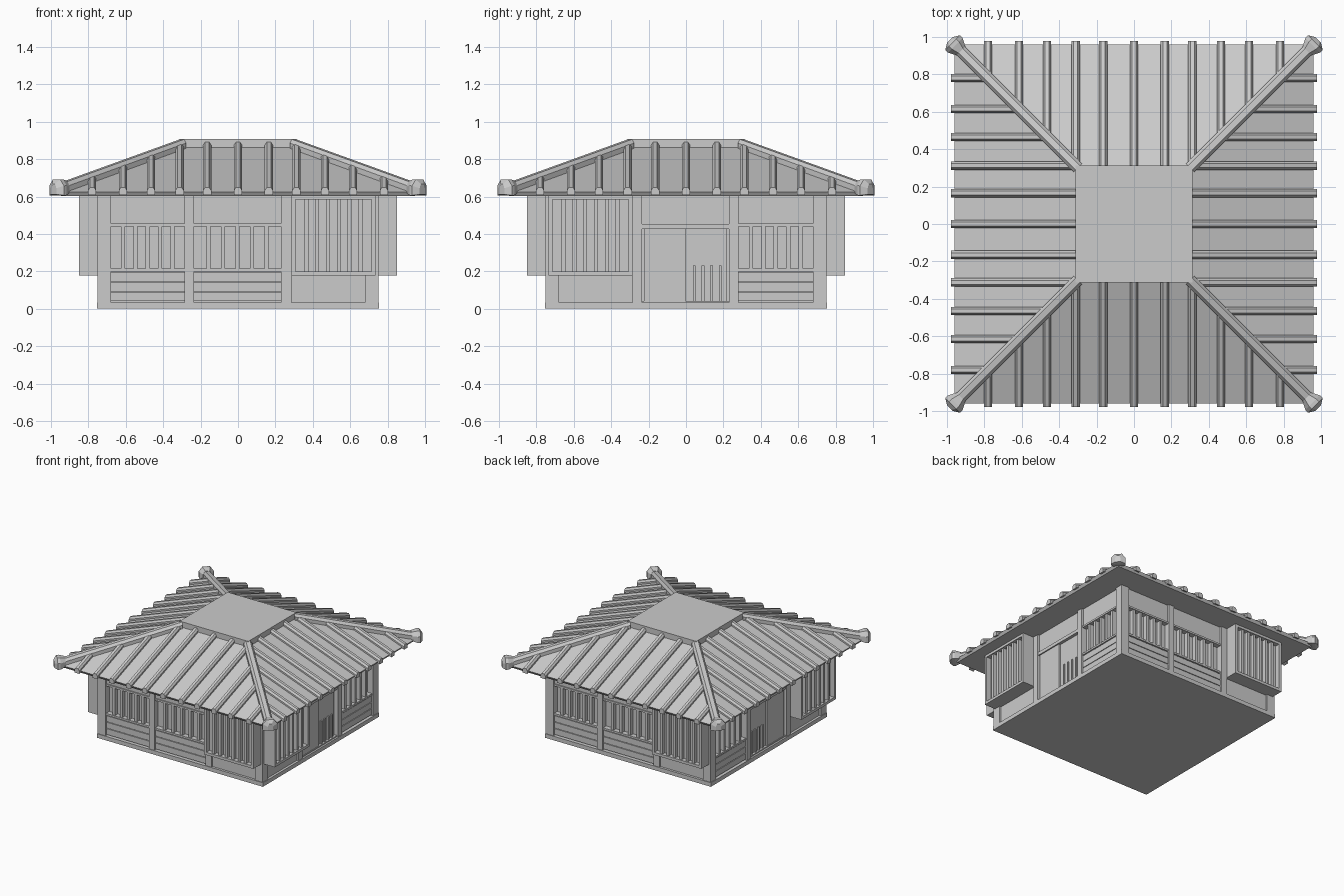
import bpy, bmesh
from math import pi
from mathutils import Matrix, Vector

if "Cube" in bpy.data.objects:
    bpy.data.objects.remove(bpy.data.objects["Cube"])

grey = bpy.data.materials.new("plain grey")
grey.use_nodes = True
colour = (0.6, 0.6, 0.6, 1)
grey.diffuse_color = colour
grey.node_tree.nodes["Principled BSDF"].inputs["Base Color"].default_value = colour


def finish(name, bm):
    bmesh.ops.recalc_face_normals(bm, faces=bm.faces)
    mesh = bpy.data.meshes.new(name)
    bm.to_mesh(mesh)
    bm.free()
    mesh.materials.append(grey)
    obj = bpy.data.objects.new(name, mesh)
    bpy.context.scene.collection.objects.link(obj)
    return obj


def loft(bm, rings):
    """Skin matching rings of points and close both ends."""
    rows = [[bm.verts.new(p) for p in ring] for ring in rings]
    n = len(rows[0])
    for a, b in zip(rows, rows[1:]):
        for i in range(n):
            j = (i + 1) % n
            bm.faces.new((a[i], a[j], b[j], b[i]))
    bm.faces.new(rows[0][::-1])
    bm.faces.new(rows[-1])


def square(r, z):
    return [(-r, -r, z), (r, -r, z), (r, r, z), (-r, r, z)]


def boxes(name, parts, side=lambda u, d: (u, d)):
    """Boxes given as (u range, depth range, height range) on one side."""
    bm = bmesh.new()
    for (u0, u1), (d0, d1), (z0, z1) in parts:
        plan = [side(u, d) for u, d in ((u0, d0), (u1, d0), (u1, d1), (u0, d1))]
        loft(bm, [[(x, y, z) for x, y in plan] for z in (z0, z1)])
    return finish(name, bm)


def bars(u0, u1, count, width, depth, height):
    step = (u1 - u0) / (count + 1)
    mids = [u0 + step * (i + 1) for i in range(count)]
    return [((m - width / 2, m + width / 2), depth, height) for m in mids]


# Base, wall core and corner posts
def slab(name, levels):
    bm = bmesh.new()
    loft(bm, [square(r, z) for r, z in levels])
    return finish(name, bm)


slab("base", [(0.755, 0), (0.755, 0.033)])
slab("wall_core", [(0.7, 0.03), (0.7, 0.61)])
boxes("corner_posts", [(u, d, (0.03, 0.61)) for u in ((-0.75, -0.68), (0.68, 0.75))
                       for d in ((-0.75, -0.68), (0.68, 0.75))])


# Wall parts, laid out along one side
def grille_bay(name, u0, u1, side):
    parts = [((u0, u1), (0.69, 0.733), (0.45, 0.61)),
             ((u0, u1), (0.69, 0.742), (0.44, 0.455)),
             ((u0, u1), (0.69, 0.742), (0.2, 0.215))]
    for i in range(3):
        z = 0.04 + i * 0.053
        parts.append(((u0, u1), (0.69, 0.737), (z, z + 0.048)))
    boxes(name + "_panels", parts, side)
    boxes(name + "_bars", bars(u0, u1, 5, 0.022, (0.69, 0.735), (0.21, 0.445)), side)


def box_window(name, u0, u1, side):
    t = 0.022
    out = (0.69, 0.85)
    boxes(name + "_frame", [
        ((u0, u0 + t), out, (0.178, 0.605)), ((u1 - t, u1), out, (0.178, 0.605)),
        ((u0, u1), out, (0.178, 0.2)), ((u0, u1), out, (0.583, 0.605)),
        ((u0, u1), (0.69, 0.81), (0.18, 0.6))], side)
    boxes(name + "_bars", bars(u0 + t, u1 - t, 6, 0.022, (0.8, 0.84), (0.19, 0.59)), side)
    boxes(name + "_lower_wall", [((u0, u1), (0.69, 0.735), (0.03, 0.19))], side)


def doorway(name, u0, u1, side):
    mid = (u0 + u1) / 2
    boxes(name + "_surround", [
        ((u0, u1), (0.69, 0.733), (0.45, 0.61)), ((u0, u1), (0.69, 0.745), (0.425, 0.452)),
        ((u0, u1), (0.69, 0.74), (0.03, 0.042))], side)
    boxes(name + "_sliding_panels", [
        ((u0 + 0.01, mid), (0.69, 0.735), (0.04, 0.425)),
        ((mid, u1 - 0.01), (0.69, 0.72), (0.04, 0.425))], side)
    boxes(name + "_lattice", bars(mid, u1, 4, 0.015, (0.71, 0.73), (0.04, 0.23)), side)


def posts(name, spans, side):
    boxes(name, [(s, (0.69, 0.75), (0.03, 0.61)) for s in spans], side)


# Front and back repeat by a half turn
for name, s in (("front", -1), ("back", 1)):
    side = lambda u, d, s=s: (-s * u, s * d)
    posts(name + "_posts", [(-0.285, -0.235), (0.23, 0.285)], side)
    grille_bay(name + "_outer_grille", -0.68, -0.285, side)
    grille_bay(name + "_middle_grille", -0.235, 0.23, side)
    box_window(name + "_box_window", 0.285, 0.735, side)

# Left and right mirror each other
for name, s in (("left", 1), ("right", -1)):
    side = lambda u, d, s=s: (s * d, u)
    posts(name + "_posts", [(-0.285, -0.235), (0.23, 0.28)], side)
    grille_bay(name + "_grille", 0.28, 0.68, side)
    doorway(name + "_doorway", -0.235, 0.23, side)
    box_window(name + "_box_window", -0.735, -0.285, side)

# Roof slopes and flat cap
EAVE, TOP, Z_EAVE, Z_TOP = 0.96, 0.31, 0.625, 0.862
slab("roof", [(0.945, 0.603), (EAVE, Z_EAVE), (TOP, Z_TOP), (TOP - 0.02, Z_TOP)])
slab("roof_cap", [(0.312, 0.855), (0.312, 0.907)])


def roof_z(r):
    return Z_EAVE + (EAVE - r) * (Z_TOP - Z_EAVE) / (EAVE - TOP)


# Bevelled cross-section shared by the tile ribs and hip ridges
SECTION = [(-1, -0.35), (-1, 0.45), (-0.5, 1), (0.5, 1), (1, 0.45), (1, -0.35)]


def ring(r, width, height, across=0, drop=0):
    return [(across + a * width, r, roof_z(r) + h * height - drop) for a, h in SECTION]


def turned(name, bm):
    """Repeat the geometry on all four slopes."""
    source = bm.copy()
    for i in range(1, 4):
        turn = Matrix.Rotation(i * pi / 2, 3, "Z")
        mesh = bpy.data.meshes.new("turned")
        copy = source.copy()
        bmesh.ops.transform(copy, matrix=turn.to_4x4(), verts=copy.verts)
        copy.to_mesh(mesh)
        copy.free()
        bm.from_mesh(mesh)
        bpy.data.meshes.remove(mesh)
    source.free()
    return finish(name, bm)


bm = bmesh.new()
for across in (0, 0.165, 0.312, 0.465, 0.615, 0.78):
    for s in ((1, -1) if across else (1,)):
        inner = max(across, TOP - 0.01)
        loft(bm, [ring(inner, 0.022, 0.03, s * across), ring(0.978, 0.022, 0.03, s * across)])
turned("tile_ribs", bm)


# Hip ridges and flared end tiles along the diagonals
def diagonal(r, width, low, high):
    out, along = Vector((1, 1, 0)), Vector((1, -1, 0)).normalized()
    return [out * r + along * (a * width) + Vector((0, 0, roof_z(r) + (high if h > 0.9 else
            low + (high - low) * 0.6 if h > 0 else low))) for a, h in SECTION]


bm = bmesh.new()
loft(bm, [diagonal(0.3, 0.032, -0.01, 0.04), diagonal(0.96, 0.032, -0.01, 0.042)])
turned("hip_ridges", bm)

bm = bmesh.new()
loft(bm, [diagonal(0.925, 0.034, -0.02, 0.045), diagonal(0.955, 0.055, -0.02, 0.065),
          diagonal(0.97, 0.055, -0.015, 0.07), diagonal(0.985, 0.02, -0.005, 0.05)])
turned("corner_end_tiles", bm)
